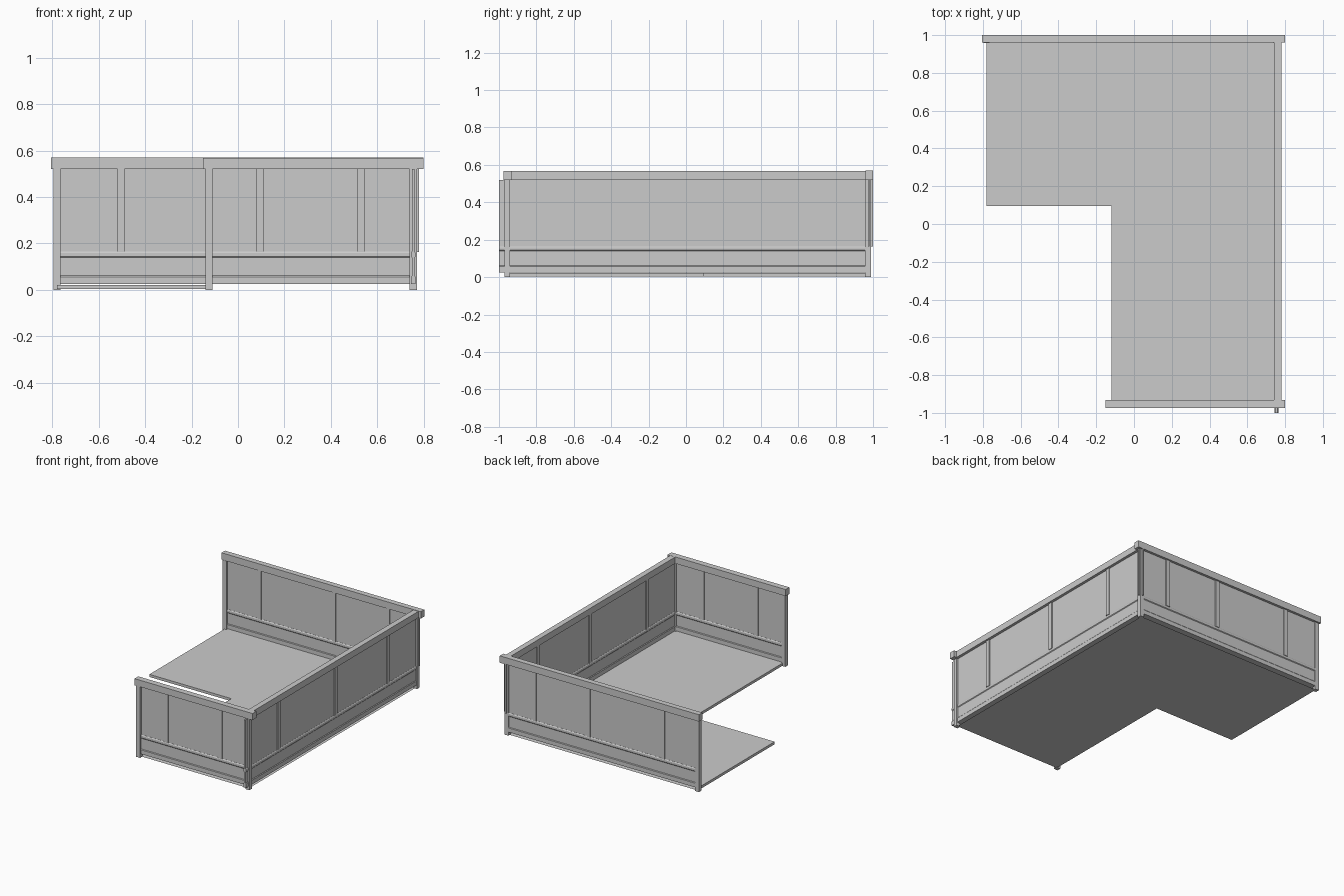
import bpy
import bmesh

default_cube = bpy.data.objects.get("Cube")
if default_cube:
    bpy.data.objects.remove(default_cube, do_unlink=True)

grey = bpy.data.materials.new("plain_grey")
grey.use_nodes = True
COLOUR = (0.6, 0.6, 0.6, 1)
grey.diffuse_color = COLOUR
grey.node_tree.nodes["Principled BSDF"].inputs["Base Color"].default_value = COLOUR

RAIL_Z = 0.52
PANEL_Z = 0.163


def finish(name, bm):
    mesh = bpy.data.meshes.new(name)
    bm.to_mesh(mesh)
    bm.free()
    mesh.materials.append(grey)
    obj = bpy.data.objects.new(name, mesh)
    bpy.context.collection.objects.link(obj)
    return obj


def box(name, x, y, z):
    """Box from three (low, high) ranges."""
    bm = bmesh.new()
    bmesh.ops.create_cube(bm, size=1)
    for v in bm.verts:
        v.co = [lo + (c + 0.5) * (hi - lo) for c, (lo, hi) in zip(v.co, (x, y, z))]
    return finish(name, bm)


def around(centre, width):
    return (centre - width / 2, centre + width / 2)


def place(axis, along, across):
    """Order a run and a depth as x, y for a wall along the given axis."""
    return (along, across) if axis == "x" else (across, along)


# Half section of the skirting: depth and height
SKIRTING = [(0.01, 0.026), (0.01, 0.056), (0.006, 0.061), (0.006, 0.139),
            (0.01, 0.144), (0.01, 0.159), (0.006, 0.165)]


def skirting(name, axis, centre, run):
    outline = SKIRTING + [(-d, z) for d, z in reversed(SKIRTING)]
    bm = bmesh.new()
    ends = [[bm.verts.new((*place(axis, t, centre + d), z)) for d, z in outline]
            for t in run]
    for i in range(len(outline)):
        j = (i + 1) % len(outline)
        bm.faces.new((ends[0][i], ends[0][j], ends[1][j], ends[1][i]))
    for end in ends:
        bm.faces.new(end)
    bmesh.ops.recalc_face_normals(bm, faces=bm.faces)
    return finish(name, bm)


def wall(name, axis, centre, board_run, panel_run, rail_run, rail_depth, rail_top, bars):
    skirting(name + "_skirting", axis, centre, board_run)
    box(name + "_panel", *place(axis, panel_run, around(centre, 0.01)), (PANEL_Z, RAIL_Z))
    box(name + "_top_rail", *place(axis, rail_run, rail_depth), (RAIL_Z, rail_top))
    for i, t in enumerate(bars):
        box(f"{name}_upright_{i + 1}", *place(axis, around(t, 0.03), around(centre, 0.024)),
            (PANEL_Z, RAIL_Z))


# Three panelled walls
wall("front_wall", "x", -0.952, (-0.125, 0.755), (-0.125, 0.755),
     (-0.15, 0.80), (-0.975, -0.932), 0.568, (0.095, 0.53))
wall("back_wall", "x", 0.977, (-0.78, 0.755), (-0.78, 0.78),
     (-0.805, 0.80), (0.96, 1.0), 0.57, (-0.505, 0.095, 0.53))
wall("left_wall", "y", 0.755, (-1.0, 0.977), (-1.0, 1.0),
     (-0.932, 0.96), (0.74, 0.78), 0.567, (-0.62, 0.035, 0.635))

# Corner posts
for name, x, y in (("front_right_post", -0.125, -0.955), ("front_left_post", 0.755, -0.955),
                   ("back_right_post", -0.78, 0.973), ("back_left_post", 0.755, 0.973)):
    box(name, around(x, 0.032), around(y, 0.03), (0, RAIL_Z))

# L-shaped floor slab, edged only along its open sides
plan = [(-0.78, 0.977), (-0.78, 0.095), (-0.12, 0.095), (-0.12, -0.952),
        (0.755, -0.952), (0.755, 0.977)]
bm = bmesh.new()
low, high = ([bm.verts.new((x, y, z)) for x, y in plan] for z in (0.003, 0.022))
bm.faces.new(high)
bm.faces.new(low[::-1])
for i in range(3):
    bm.faces.new((low[i], low[i + 1], high[i + 1], high[i]))
finish("floor", bm)
